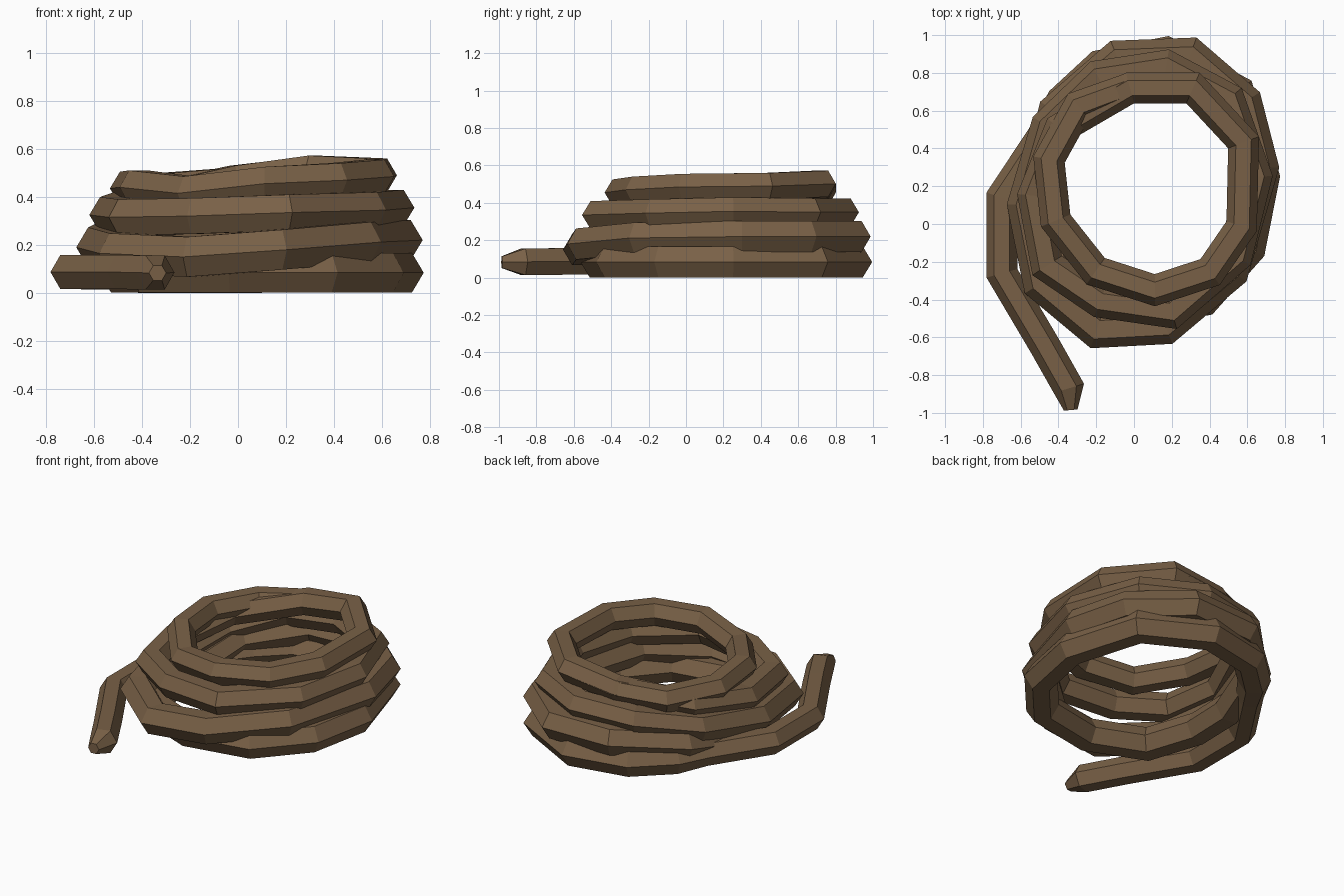
import bpy, bmesh, math
from mathutils import Vector

if "Cube" in bpy.data.objects:
    bpy.data.objects.remove(bpy.data.objects["Cube"])

OUTER, SIDES = 0.086, 6      # distance from guide line to outer edge, hexagonal rope

rope_mat = bpy.data.materials.new("rope brown")
rope_mat.diffuse_color = (0.19, 0.118, 0.062, 1)
rope_mat.use_nodes = True
rope_mat.node_tree.nodes["Principled BSDF"].inputs["Base Color"].default_value = rope_mat.diffuse_color

# Guide line of the rope, clockwise seen from above
tail = [(-.335, -.985, .083), (-.345, -.87, .085), (-.47, -.64, .087),
        (-.695, -.26, .087), (-.695, .14, .087), (-.47, .48, .085)]
loop_1 = [(-.38, .65, .083), (-.18, .835, .083), (.17, .905, .084), (.55, .70, .084),
          (.685, .25, .084), (.61, -.13, .084), (.37, -.40, .084), (-.03, -.475, .084),
          (-.38, -.33, .084), (-.49, .0, .084), (-.50, .28, .10)]
loop_2 = [(-.42, .60, .17), (-.09, .885, .215), (.30, .90, .22), (.59, .65, .22),
          (.68, .30, .22), (.52, -.255, .212), (.17, -.55, .18),
          (-.20, -.57, .15), (-.50, -.32, .165), (-.585, .10, .19)]
loop_3 = [(-.46, .52, .26), (-.19, .78, .33), (.17, .835, .35), (.50, .66, .35),
          (.645, .25, .355), (.54, -.17, .345), (.20, -.465, .335), (-.18, -.41, .32),
          (-.46, -.22, .315), (-.53, .15, .325)]
loop_4 = [(-.39, .50, .38), (-.02, .715, .46), (.31, .715, .502), (.575, .43, .49),
          (.565, -.01, .485), (.40, -.25, .47), (.11, -.345, .455), (-.20, -.245, .415),
          (-.41, .02, .44), (-.445, .34, .435), (-.29, .62, .43), (-.02, .715, .455),
          (.25, .715, .49)]

# Each stretch of rope with its own thickness
stretches = [(tail[:1], .036), (tail[1:], .082), (loop_1, .096), (loop_2, .096),
             (loop_3, .086), (loop_4[:-2], .081), (loop_4[-2:], .077)]


def sweep(name, parts):
    """Sweep a hexagon along the guide, keeping its flat sides up and down."""
    pts = [Vector(p) for stretch, r in parts for p in stretch]
    radii = [r for stretch, r in parts for p in stretch]
    bm = bmesh.new()
    rings = []
    for i, (p, r) in enumerate(zip(pts, radii)):
        a = (p - pts[i - 1]) if i else (pts[1] - p)
        b = (pts[i + 1] - p) if i < len(pts) - 1 else a.copy()
        a.z = b.z = 0
        a, b = a.normalized(), b.normalized()
        t = (a + b).normalized()
        side = Vector((t.y, -t.x, 0)) / max(t.dot(a), 0.7)   # mitred bend
        inset = r - OUTER if i > 1 else 0       # thicker rope grows inward
        rings.append([bm.verts.new(p + side * (inset + math.cos(math.tau * k / SIDES) * r)
                                   + Vector((0, 0, math.sin(math.tau * k / SIDES) * r)))
                      for k in range(SIDES)])
    for r0, r1 in zip(rings, rings[1:]):
        for k in range(SIDES):
            j = (k + 1) % SIDES
            bm.faces.new((r0[k], r0[j], r1[j], r1[k]))
    bm.faces.new(rings[0])
    bm.faces.new(rings[-1])
    bmesh.ops.recalc_face_normals(bm, faces=bm.faces)
    me = bpy.data.meshes.new(name)
    bm.to_mesh(me)
    bm.free()
    me.materials.append(rope_mat)
    ob = bpy.data.objects.new(name, me)
    bpy.context.collection.objects.link(ob)
    return ob


# One continuous coiled rope with a blunt tapered tail
sweep("coiled_rope", stretches)
